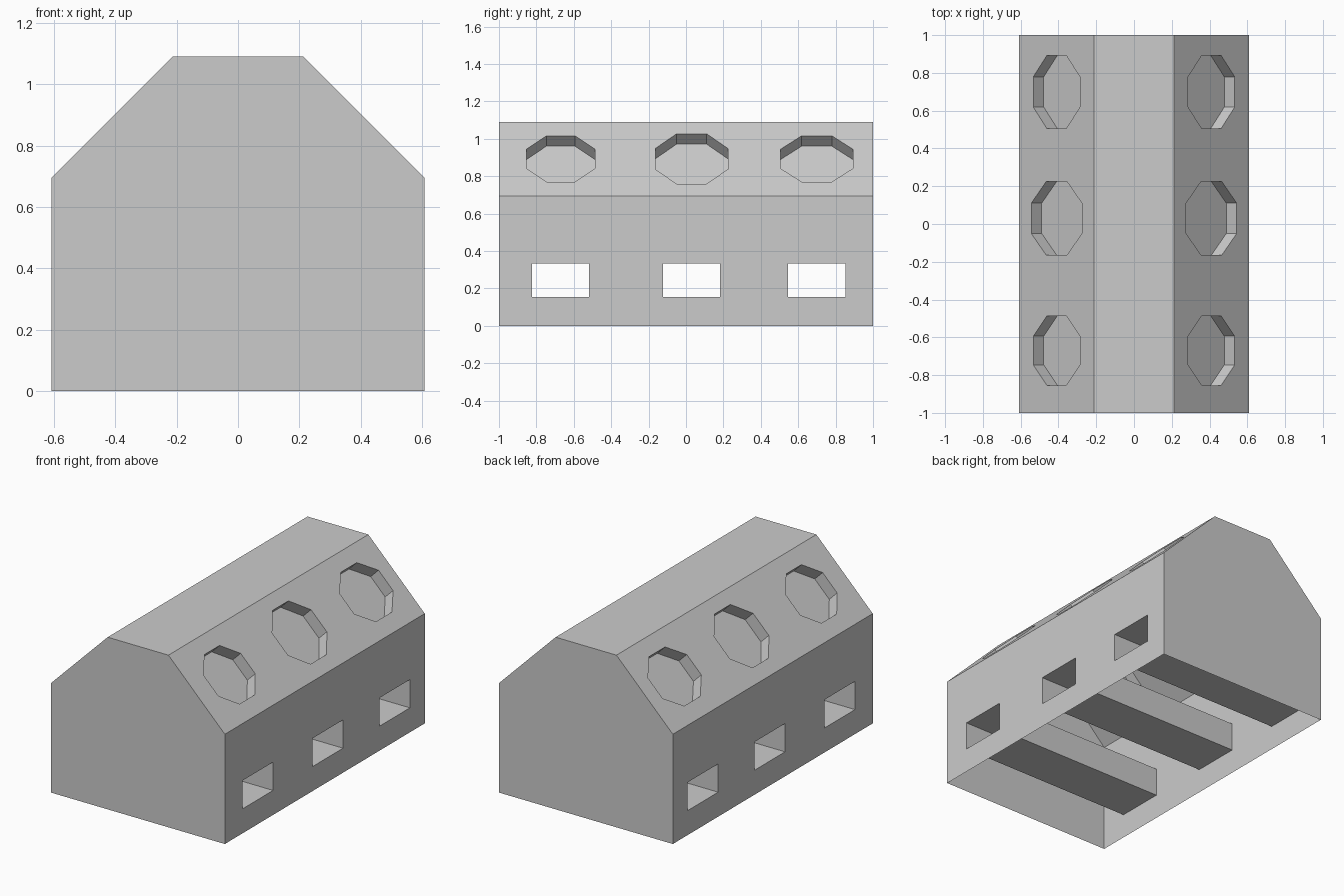
import bpy, bmesh
from math import radians, cos
from mathutils import Matrix

if "Cube" in bpy.data.objects:
    bpy.data.objects.remove(bpy.data.objects["Cube"])


def make_object(name, bm):
    bmesh.ops.recalc_face_normals(bm, faces=bm.faces)
    mesh = bpy.data.meshes.new(name)
    bm.to_mesh(mesh)
    bm.free()
    obj = bpy.data.objects.new(name, mesh)
    bpy.context.collection.objects.link(obj)
    return obj


# Housing: chamfered profile extruded along y
half = [(0.608, 0), (0.608, 0.695), (0.213, 1.09)]
profile = half + [(-x, z) for x, z in reversed(half)]
bm = bmesh.new()
face = bm.faces.new([bm.verts.new((x, -1, z)) for x, z in profile])
ext = bmesh.ops.extrude_face_region(bm, geom=[face])
bmesh.ops.translate(bm, vec=(0, 2, 0),
                    verts=[v for v in ext["geom"] if isinstance(v, bmesh.types.BMVert)])
housing = make_object("housing", bm)

# Cutters: (y centre, recess half size down the slope, recess half size along y)
bm = bmesh.new()
DEPTH = 0.078
for y, half_slope, half_y in [(-0.67, 0.174, 0.184), (0.03, 0.189, 0.194), (0.699, 0.174, 0.194)]:
    # Rectangular channel straight through from side to side
    bmesh.ops.create_cube(bm, size=1, matrix=Matrix.Translation((0, y, 0.2445))
                          @ Matrix.Diagonal((1.6, 0.305, 0.179, 1)))
    # Octagonal recess in each roof slope
    for side in (1, -1):
        mat = (Matrix.Translation((side * 0.41, y, 0.893))
               @ Matrix.Rotation(side * radians(45), 4, 'Y')
               @ Matrix.Diagonal((half_slope, half_y, 1, 1))
               @ Matrix.Rotation(radians(22.5), 4, 'Z'))
        r = 1 / cos(radians(22.5))
        bmesh.ops.create_cone(bm, cap_ends=True, segments=8, radius1=r, radius2=r,
                              depth=2 * DEPTH, matrix=mat)
cutter = make_object("cutter", bm)
cutter.hide_render = True

# Cut the openings and bake the result
mod = housing.modifiers.new("openings", 'BOOLEAN')
mod.object = cutter
mod.operation = 'DIFFERENCE'
mod.solver = 'EXACT'
bpy.context.view_layer.update()
baked = bpy.data.meshes.new_from_object(
    housing.evaluated_get(bpy.context.evaluated_depsgraph_get()))
housing.modifiers.clear()
housing.data = baked
bpy.data.objects.remove(cutter)

# Open underside
bm = bmesh.new()
bm.from_mesh(baked)
bottom = [f for f in bm.faces if all(abs(v.co.z) < 1e-4 for v in f.verts)]
bmesh.ops.delete(bm, geom=bottom, context='FACES_ONLY')
bm.to_mesh(baked)
bm.free()
